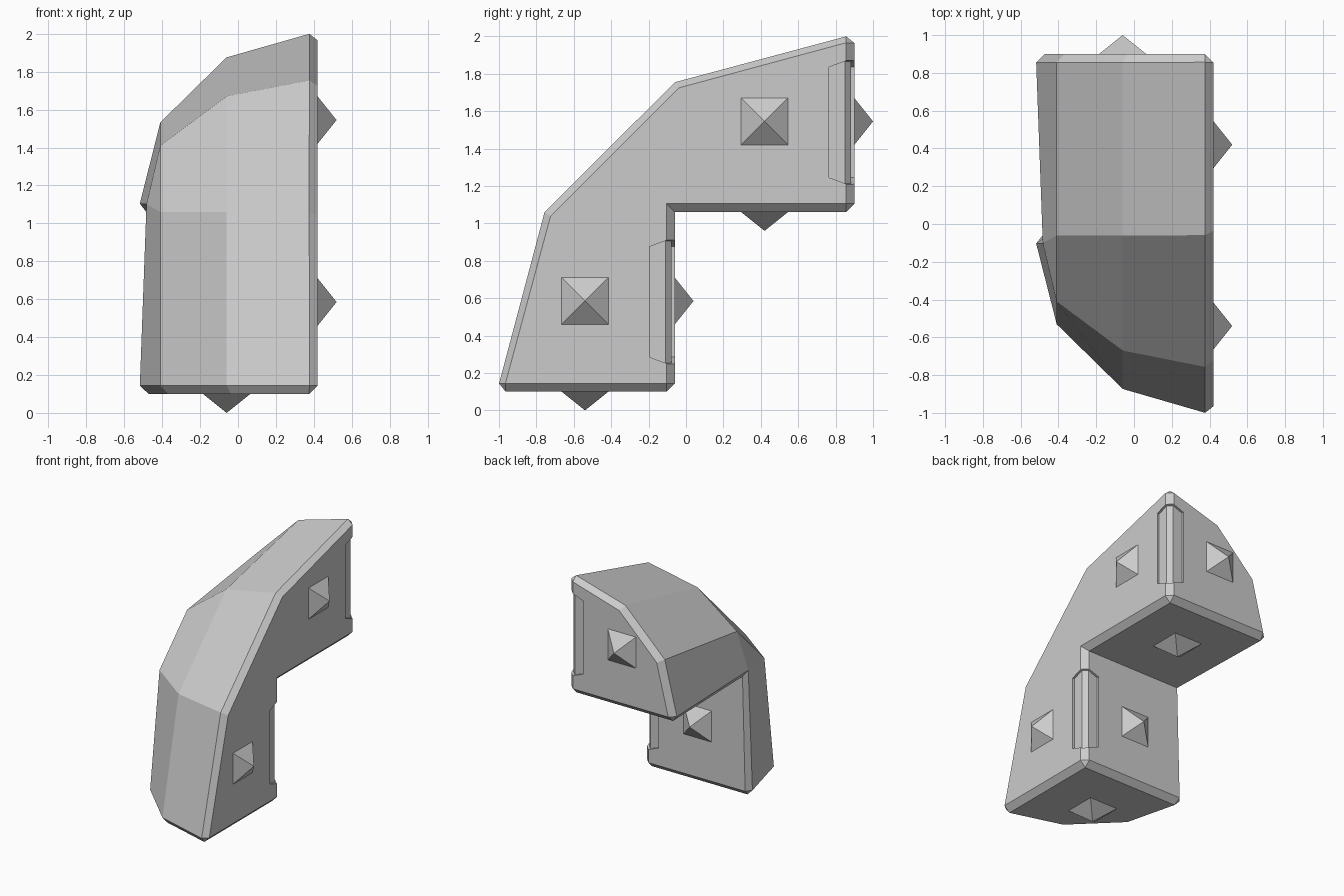
import bpy, bmesh
from mathutils import Vector, Matrix

if "Cube" in bpy.data.objects:
    bpy.data.objects.remove(bpy.data.objects["Cube"])

R, BACK, BOT, INY, INZ = 0.42, 0.90, 0.10, -0.06, 1.06   # main planes


def make(name, bm):
    me = bpy.data.meshes.new(name)
    bm.to_mesh(me)
    bm.free()
    ob = bpy.data.objects.new(name, me)
    bpy.context.collection.objects.link(ob)
    return ob


def mirror(p):
    # the piece is symmetric between "down" and "back"
    return (p[0], 1 - p[2], 1 - p[1])


# Stepped body: faceted outer shell over an L-shaped profile
def build_body():
    bm = bmesh.new()
    low = [(R, -1.024, BOT), (-0.06, -0.884, BOT), (-0.41, -0.538, BOT), (-0.53, INY, BOT)]
    knee = [(R, -0.765, INZ), (-0.06, -0.67, INZ), (-0.41, -0.41, INZ)]
    v = lambda p: bm.verts.new(p)
    s0, s1 = [v(p) for p in low], [v(p) for p in knee]
    s2, s3 = [v(mirror(p)) for p in knee], [v(mirror(p)) for p in low]
    d = v((-0.505, INY, INZ))
    s1.append(d)
    s2.append(d)
    e0, f, e3 = v((R, INY, BOT)), v((R, INY, INZ)), v((R, BACK, INZ))
    outer = set()
    for a, b in ((s0, s1), (s1, s2), (s2, s3)):
        for i in range(3):
            ring = list(dict.fromkeys((a[i], a[i + 1], b[i + 1], b[i])))
            outer.add(bm.faces.new(ring))
    bm.faces.new(s0 + [e0])
    bm.faces.new(s3 + [e3])
    bm.faces.new([s0[0], s1[0], s2[0], s3[0], e3, f, e0])
    bm.faces.new([e0, f, d, s0[3]])
    bm.faces.new([f, e3, s3[3], d])
    bmesh.ops.recalc_face_normals(bm, faces=bm.faces[:])
    # chamfer every convex rim, but not the shell facets or the inner corner
    rims = [e for e in bm.edges
            if not all(fc in outer for fc in e.link_faces)
            and set(e.verts) != {f, d}]
    bmesh.ops.bevel(bm, geom=rims, offset=0.045, offset_type='OFFSET', segments=1,
                    profile=0.5, affect='EDGES', clamp_overlap=False)
    return make("stepped_body", bm)


# Shallow corner groove cutter: L-shaped prism with slanted ends
def groove_cutter(name, y, z):
    bm = bmesh.new()
    sec = [(-.05, -.05), (-.05, .135), (.017, .135), (.017, .05),
           (.05, .017), (.135, .017), (.135, -.05)]
    rings = []
    for s in (-1, 1):
        rings.append([bm.verts.new((R - a, y - b, z + s * (0.345 - 0.37 * max(a, b))))
                      for a, b in sec])
    n = len(sec)
    for i in range(n):
        j = (i + 1) % n
        bm.faces.new((rings[0][i], rings[0][j], rings[1][j], rings[1][i]))
    for r in rings:
        for q in ((0, 1, 2), (0, 2, 3), (0, 3, 4), (0, 4, 5), (0, 5, 6)):
            bm.faces.new([r[k] for k in q])
    bmesh.ops.recalc_face_normals(bm, faces=bm.faces[:])
    ob = make(name, bm)
    ob.hide_render = True
    ob.hide_viewport = True
    return ob


# Square pyramid peg pointing along a direction
def peg(name, base, direction):
    d = Vector(direction)
    side = Vector((0, 0, 1)) if abs(d.z) < 0.5 else Vector((1, 0, 0))
    other = d.cross(side)
    h = 0.125
    c = Vector(base)
    bm = bmesh.new()
    ring = [bm.verts.new(c + side * h * a + other * h * b)
            for a, b in ((-1, -1), (1, -1), (1, 1), (-1, 1))]
    tip = bm.verts.new(c + d * 0.1)
    bm.faces.new(ring)
    for i in range(4):
        bm.faces.new((ring[i], ring[(i + 1) % 4], tip))
    bmesh.ops.recalc_face_normals(bm, faces=bm.faces[:])
    make(name, bm)


body = build_body()
for label, o in (("upper", 0.0), ("lower", -0.96)):
    cut = groove_cutter(label + "_groove_cutter", BACK + o, 1.54 + o)
    m = body.modifiers.new(label + "_groove", 'BOOLEAN')
    m.operation, m.solver, m.object = 'DIFFERENCE', 'EXACT', cut
    cy, cz = 0.42 + o, 1.545 + o
    peg(label + "_side_peg", (R, cy, cz), (1, 0, 0))
    peg(label + "_back_peg", (-0.06, BACK + o, cz), (0, 1, 0))
    peg(label + "_bottom_peg", (-0.06, cy, INZ + o), (0, 0, -1))
